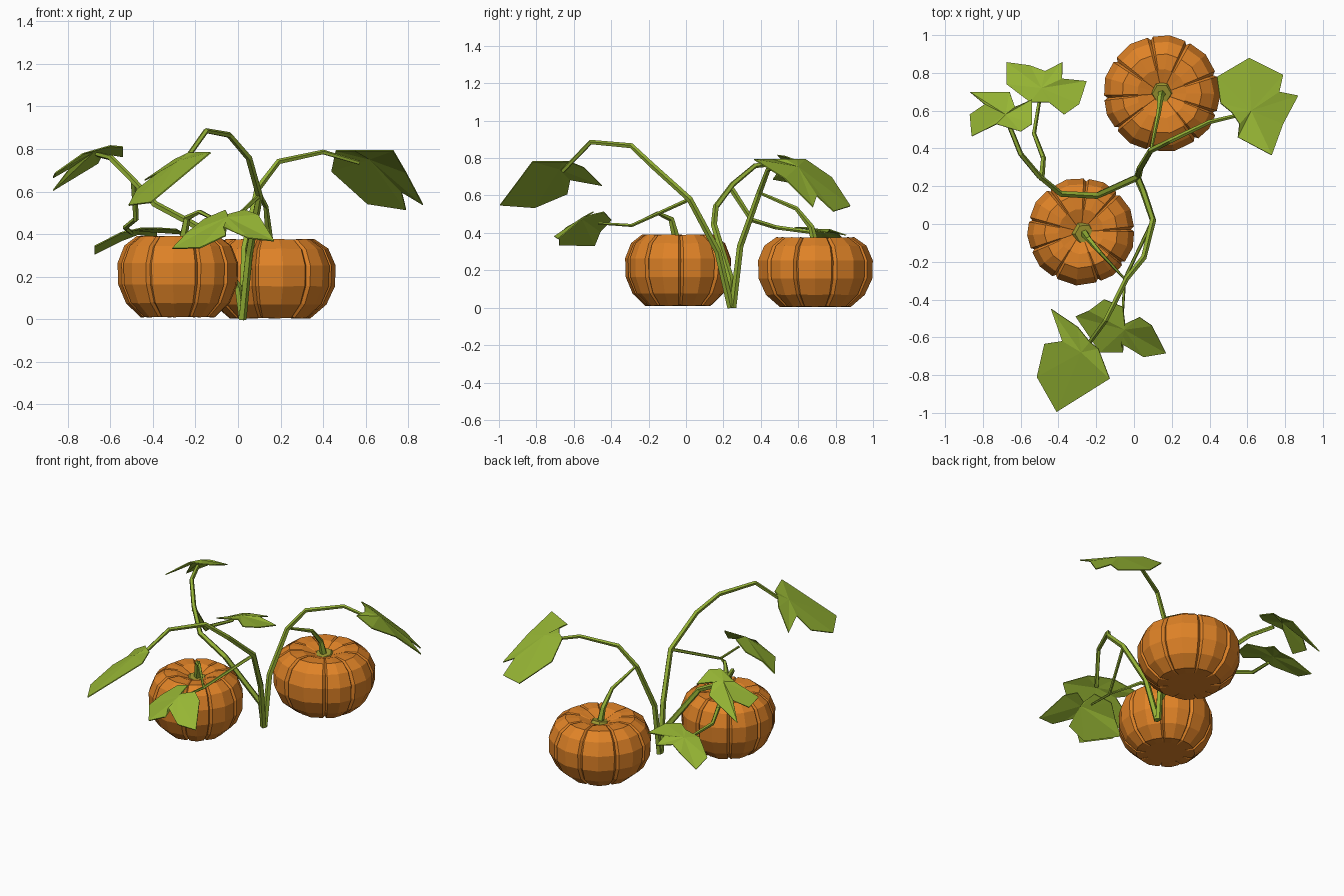
import bpy, math, random
from mathutils import Vector


def material(name, rgb):
    m = bpy.data.materials.new(name)
    m.diffuse_color = (*rgb, 1)
    return m


ORANGE = material("pumpkin orange", (0.74, 0.225, 0.02))
LEAF = material("leaf green", (0.31, 0.47, 0.035))
STEM = material("vine green", (0.29, 0.43, 0.035))
OLIVE = material("stalk olive", (0.34, 0.31, 0.03))


def mesh_object(name, verts, faces, mat):
    me = bpy.data.meshes.new(name)
    me.from_pydata(verts, [], faces)
    me.materials.append(mat)
    ob = bpy.data.objects.new(name, me)
    bpy.context.collection.objects.link(ob)
    return ob


def pumpkin(name, cx, cy, r, h, z0, turn, lobes=9):
    # lathe profile (radius, height) as fractions, bottom to top, with a dip at the top
    profile = [(0.42, 0.0), (0.62, 0.0), (0.86, 0.17), (0.99, 0.40), (1.0, 0.66),
               (0.89, 0.87), (0.68, 0.99), (0.42, 0.985), (0.14, 0.90)]
    # slightly uneven lobes: each a narrow groove, then a rounded swelling
    rnd = random.Random(3)
    starts = [i + rnd.uniform(-0.15, 0.15) for i in range(lobes)]
    ends = starts[1:] + [starts[0] + lobes]
    cols = [((s + t * (e - s)) / lobes * math.tau + turn, f) for s, e in zip(starts, ends)
            for t, f in ((0, 0.93), (0.07, 0.985), (0.5, 1.005), (0.93, 0.985))]
    n = len(cols)
    verts = []
    for j, (pr, pz) in enumerate(profile):
        for a, f in cols:
            k = f if 0 < j < 8 else 1
            z = z0 + h * (0.5 + (pz - 0.5) * (1 - (1 - k) * 0.7))
            verts.append((cx + r * pr * k * math.cos(a), cy + r * pr * k * math.sin(a), z))
    faces = [(j * n + i, j * n + (i + 1) % n, (j + 1) * n + (i + 1) % n, (j + 1) * n + i)
             for j in range(len(profile) - 1) for i in range(n)]
    faces.append(tuple(reversed(range(n))))
    faces.append(tuple(range((len(profile) - 1) * n, len(profile) * n)))
    mesh_object(name, verts, faces, ORANGE)


def tube(name, pts, r0, r1, sides=5, mat=STEM):
    # tapered low-poly tube along a path
    pts = [Vector(p) for p in pts]
    m, verts = len(pts), []
    side = None
    for i, p in enumerate(pts):
        d = (pts[min(i + 1, m - 1)] - pts[max(i - 1, 0)]).normalized()
        ref = side if side else Vector((1, 0, 0))
        side = (ref - d * ref.dot(d)).normalized()
        up = d.cross(side)
        r = r0 + (r1 - r0) * i / (m - 1)
        for k in range(sides):
            a = k / sides * math.tau
            verts.append(p + side * r * math.cos(a) + up * r * math.sin(a))
    faces = [(i * sides + k, i * sides + (k + 1) % sides,
              (i + 1) * sides + (k + 1) % sides, (i + 1) * sides + k)
             for i in range(m - 1) for k in range(sides)]
    faces += [tuple(reversed(range(sides))), tuple(range((m - 1) * sides, m * sides))]
    mesh_object(name, verts, faces, mat)


def leaf(name, centre, slope, droop, outline):
    # fan of triangles on a tilted, drooping surface, creased where it would rise too high
    cx, cy, cz = centre
    verts = [centre]
    for x, y in outline:
        dx, dy = x - cx, y - cy
        z = cz + slope[0] * dx + slope[1] * dy - droop * (dx * dx + dy * dy)
        verts.append((x, y, min(z, cz + 0.04)))
    n = len(outline)
    faces = [(0, 1 + i, 1 + (i + 1) % n) for i in range(n)]
    if sum(a[0] * b[1] - a[1] * b[0] for a, b in zip(outline, outline[1:] + outline[:1])) < 0:
        faces = [f[::-1] for f in faces]
    ob = mesh_object(name, verts, faces, LEAF)
    ob.modifiers.new("thickness", "SOLIDIFY").thickness = 0.006


# pumpkins
pumpkin("front_pumpkin", -0.28, -0.04, 0.285, 0.385, 0.01, 0.1)
pumpkin("back_pumpkin", 0.147, 0.69, 0.31, 0.375, 0.005, 0.4)

# olive collars where the stalks meet the pumpkins
tube("front_collar", [(-0.265, -0.05, 0.35), (-0.262, -0.052, 0.368)], 0.065, 0.05, 6, OLIVE)
tube("back_collar", [(0.147, 0.695, 0.33), (0.147, 0.69, 0.353)], 0.065, 0.05, 6, OLIVE)

# main vines, all rising from one root
tube("front_vine", [(0.02, 0.24, 0), (0.05, 0.17, 0.3), (0.10, 0.02, 0.58), (0.05, -0.18, 0.76),
                    (-0.04, -0.29, 0.865), (-0.15, -0.51, 0.885), (-0.26, -0.66, 0.73)], 0.02, 0.012)
tube("left_vine", [(0.02, 0.245, 0), (0.0, 0.24, 0.15), (-0.2, 0.15, 0.44), (-0.39, 0.16, 0.54),
                   (-0.50, 0.25, 0.66), (-0.60, 0.37, 0.76), (-0.66, 0.52, 0.775)], 0.02, 0.013)
tube("right_vine", [(0.02, 0.25, 0), (0.03, 0.29, 0.33), (0.09, 0.39, 0.61), (0.19, 0.44, 0.74),
                    (0.40, 0.54, 0.785), (0.57, 0.58, 0.735)], 0.02, 0.010)

# side branches and pumpkin stalks
tube("front_branch", [(0.10, 0.02, 0.58), (-0.05, -0.29, 0.44), (-0.06, -0.47, 0.452)], 0.011, 0.007)
tube("left_branch", [(-0.49, 0.24, 0.64), (-0.48, 0.35, 0.47), (-0.53, 0.48, 0.43),
                     (-0.50, 0.66, 0.405)], 0.016, 0.010)
tube("front_stalk", [(-0.262, -0.05, 0.36), (-0.24, -0.08, 0.475), (-0.18, -0.15, 0.505),
                     (-0.05, -0.29, 0.44)], 0.022, 0.006)
tube("back_stalk", [(0.147, 0.69, 0.34), (0.14, 0.67, 0.43), (0.13, 0.59, 0.53),
                    (0.09, 0.39, 0.615)], 0.022, 0.008)

# leaves
leaf("front_leaf", (-0.28, -0.68, 0.745), (0.65, 0.2), 0.4,
     [(-0.44, -0.45), (-0.30, -0.545), (-0.235, -0.625), (-0.19, -0.66), (-0.13, -0.82),
      (-0.41, -0.995), (-0.515, -0.81), (-0.475, -0.635), (-0.38, -0.62)][::-1])
leaf("front_low_leaf", (-0.05, -0.56, 0.48), (0.25, 0.5), 1.6,
     [(0.17, -0.685), (0.095, -0.54), (0.03, -0.495), (-0.05, -0.53), (-0.06, -0.44),
      (-0.16, -0.40), (-0.24, -0.46), (-0.31, -0.49), (-0.18, -0.68), (-0.06, -0.68),
      (-0.07, -0.63), (0.05, -0.705)])
leaf("right_leaf", (0.62, 0.60, 0.755), (-0.5, -0.6), 0.6,
     [(0.44, 0.78), (0.61, 0.88), (0.79, 0.79), (0.77, 0.70), (0.87, 0.68), (0.79, 0.53),
      (0.73, 0.365), (0.55, 0.46), (0.56, 0.53), (0.52, 0.59), (0.46, 0.64)])
leaf("left_high_leaf", (-0.68, 0.58, 0.79), (0.32, -0.3), 1.7,
     [(-0.87, 0.70), (-0.66, 0.70), (-0.63, 0.62), (-0.54, 0.66), (-0.54, 0.53), (-0.60, 0.49),
      (-0.73, 0.53), (-0.86, 0.465), (-0.87, 0.58), (-0.79, 0.635)])
leaf("left_low_leaf", (-0.49, 0.72, 0.42), (0.2, -0.15), 1.0,
     [(-0.675, 0.857), (-0.55, 0.84), (-0.47, 0.81), (-0.38, 0.857), (-0.38, 0.77),
      (-0.25, 0.757), (-0.29, 0.635), (-0.37, 0.58), (-0.45, 0.645), (-0.55, 0.645),
      (-0.675, 0.74)])
